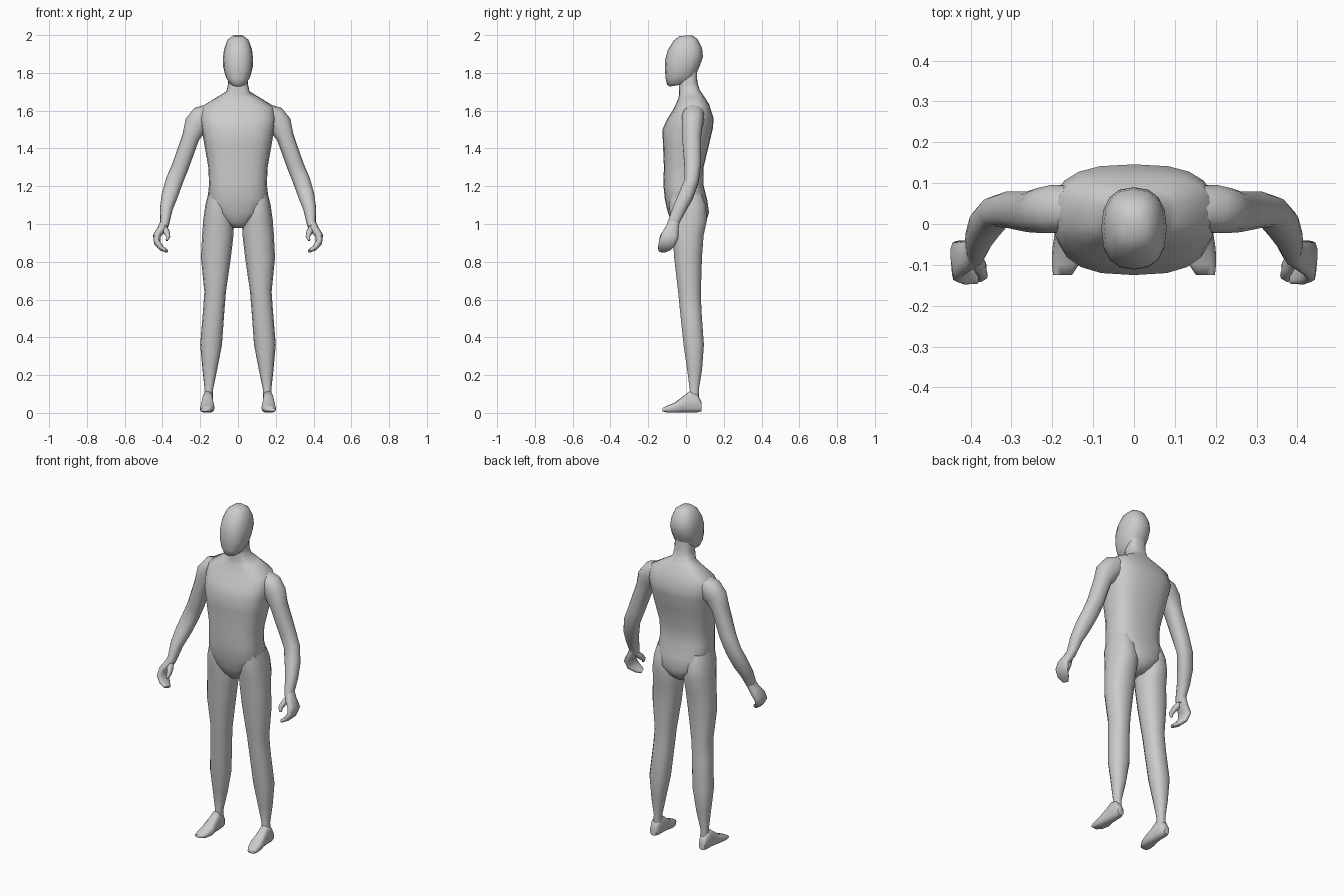
import bpy, bmesh, math
from mathutils import Vector

skin = bpy.data.materials.new("plain grey")
skin.diffuse_color = (0.6, 0.6, 0.6, 1)


def loft(name, rings, sides=14, power=2.3, mirror=False):
    """Skin a closed tube over rings given as (centre, half axis u, half axis v)."""
    bm = bmesh.new()
    loops = []
    for c, u, v in rings:
        loop = []
        for i in range(sides):
            a = 2 * math.pi * i / sides
            cs, sn = math.cos(a), math.sin(a)
            p = math.copysign(abs(cs) ** (2 / power), cs)
            q = math.copysign(abs(sn) ** (2 / power), sn)
            loop.append(bm.verts.new(c + u * p + v * q))
        loops.append(loop)
    for a, b in zip(loops, loops[1:]):
        for i in range(sides):
            j = (i + 1) % sides
            bm.faces.new((a[i], a[j], b[j], b[i]))
    bm.faces.new(loops[0])
    bm.faces.new(loops[-1])
    bmesh.ops.recalc_face_normals(bm, faces=bm.faces)
    mesh = bpy.data.meshes.new(name)
    bm.to_mesh(mesh)
    bm.free()
    mesh.materials.append(skin)
    ob = bpy.data.objects.new(name, mesh)
    bpy.context.collection.objects.link(ob)
    if mirror:
        ob.modifiers.new("mirror", 'MIRROR')
    bpy.ops.object.select_all(action='DESELECT')
    ob.select_set(True)
    bpy.context.view_layer.objects.active = ob
    bpy.ops.object.shade_smooth_by_angle(angle=math.radians(65))
    return ob


def level(x0, x1, yf, zf, yb, zb):
    """Ring lying roughly flat, from its side, front and back extents."""
    c = Vector(((x0 + x1) / 2, (yf + yb) / 2, (zf + zb) / 2))
    return c, Vector(((x1 - x0) / 2, 0, 0)), Vector((0, (yb - yf) / 2, (zb - zf) / 2))


def along(points):
    """Rings across a path of (x, y, z, in-plane radius, depth radius)."""
    ps = [Vector(p[:3]) for p in points]
    rings = []
    for i, p in enumerate(points):
        t = (ps[min(i + 1, len(ps) - 1)] - ps[max(i - 1, 0)]).normalized()
        v = Vector((0, 1, 0))
        v = (v - t * v.dot(t)).normalized()
        rings.append((ps[i], v.cross(t) * p[3], v * p[4]))
    return rings


# Head: half width, front y, front z, back y, back z
loft("head", [level(-w, w, yf, zf, yb, zb) for w, yf, zf, yb, zb in [
    (.028, -.035, 1.995, .03, 2.0),
    (.056, -.066, 1.97, .06, 1.98),
    (.074, -.097, 1.92, .085, 1.93),
    (.08, -.11, 1.87, .09, 1.885),
    (.078, -.112, 1.82, .074, 1.84),
    (.066, -.108, 1.77, .055, 1.795),
    (.046, -.1, 1.737, .035, 1.755),
    (.03, -.085, 1.728, .02, 1.745)]], 16, 2.4)

# Neck and torso down to the crotch
loft("torso", [level(-w, w, yf, zf, yb, zb) for w, yf, zf, yb, zb in [
    (.052, -.04, 1.82, .058, 1.82),
    (.052, -.038, 1.74, .06, 1.75),
    (.062, -.036, 1.685, .072, 1.71),
    (.105, -.042, 1.66, .09, 1.685),
    (.19, -.065, 1.61, .122, 1.635),
    (.2, -.1, 1.555, .146, 1.56),
    (.192, -.125, 1.5, .143, 1.51),
    (.178, -.122, 1.42, .122, 1.42),
    (.157, -.117, 1.3, .093, 1.3),
    (.153, -.12, 1.21, .092, 1.21),
    (.162, -.112, 1.13, .112, 1.13),
    (.13, -.096, 1.06, .122, 1.06),
    (.07, -.078, 1.01, .105, 1.01),
    (.03, -.05, .98, .07, .98)]], 20, 2.7)

# Legs: inner x, outer x, front y, back y, height
loft("leg", [level(a, b, yf, z, yb, z) for a, b, yf, yb, z in [
    (.06, .158, -.085, .085, 1.16),
    (.04, .173, -.092, .107, 1.1),
    (.022, .184, -.082, .113, 1.02),
    (.024, .19, -.072, .095, .94),
    (.038, .196, -.064, .086, .82),
    (.064, .178, -.043, .08, .64),
    (.072, .185, -.033, .083, .54),
    (.085, .2, -.014, .096, .36),
    (.11, .188, .005, .086, .23),
    (.133, .176, .02, .068, .12),
    (.134, .182, .01, .07, .06)]], mirror=True)

# Feet: inner x, outer x, sole z, top z, position from heel to toe
loft("foot", [(Vector(((a + b) / 2, y, (z0 + z1) / 2)),
               Vector(((b - a) / 2, 0, 0)), Vector((0, 0, (z1 - z0) / 2)))
              for a, b, z0, z1, y in [
    (.142, .182, .008, .06, .081),
    (.133, .188, .003, .1, .06),
    (.132, .188, .002, .115, .02),
    (.13, .193, .003, .088, -.015),
    (.124, .2, .001, .054, -.06),
    (.135, .201, .002, .038, -.1),
    (.152, .198, .008, .026, -.125)]], 12, 2.8, True)

# Arms from inside the shoulder to the wrist
loft("arm", along([
    (.14, .04, 1.585, .055, .055),
    (.19, .037, 1.56, .068, .06),
    (.222, .033, 1.525, .064, .056),
    (.25, .03, 1.46, .046, .051),
    (.303, .035, 1.31, .045, .045),
    (.336, .03, 1.23, .046, .038),
    (.362, .0, 1.15, .043, .04),
    (.38, -.035, 1.08, .034, .036),
    (.387, -.066, 1.01, .025, .03),
    (.392, -.075, .985, .022, .03)]), mirror=True)

# Hands with curled fingers
loft("hand", along([
    (.386, -.062, 1.015, .023, .028),
    (.403, -.075, .975, .024, .036),
    (.43, -.085, .938, .02, .046),
    (.428, -.1, .9, .017, .045),
    (.405, -.115, .873, .014, .036),
    (.378, -.128, .857, .009, .02)]), 12, 2.4, True)
loft("thumb", along([
    (.392, -.075, .985, .016, .018),
    (.377, -.105, .955, .016, .018),
    (.37, -.126, .933, .012, .014),
    (.377, -.135, .913, .006, .008)]), 10, 2.2, True)
